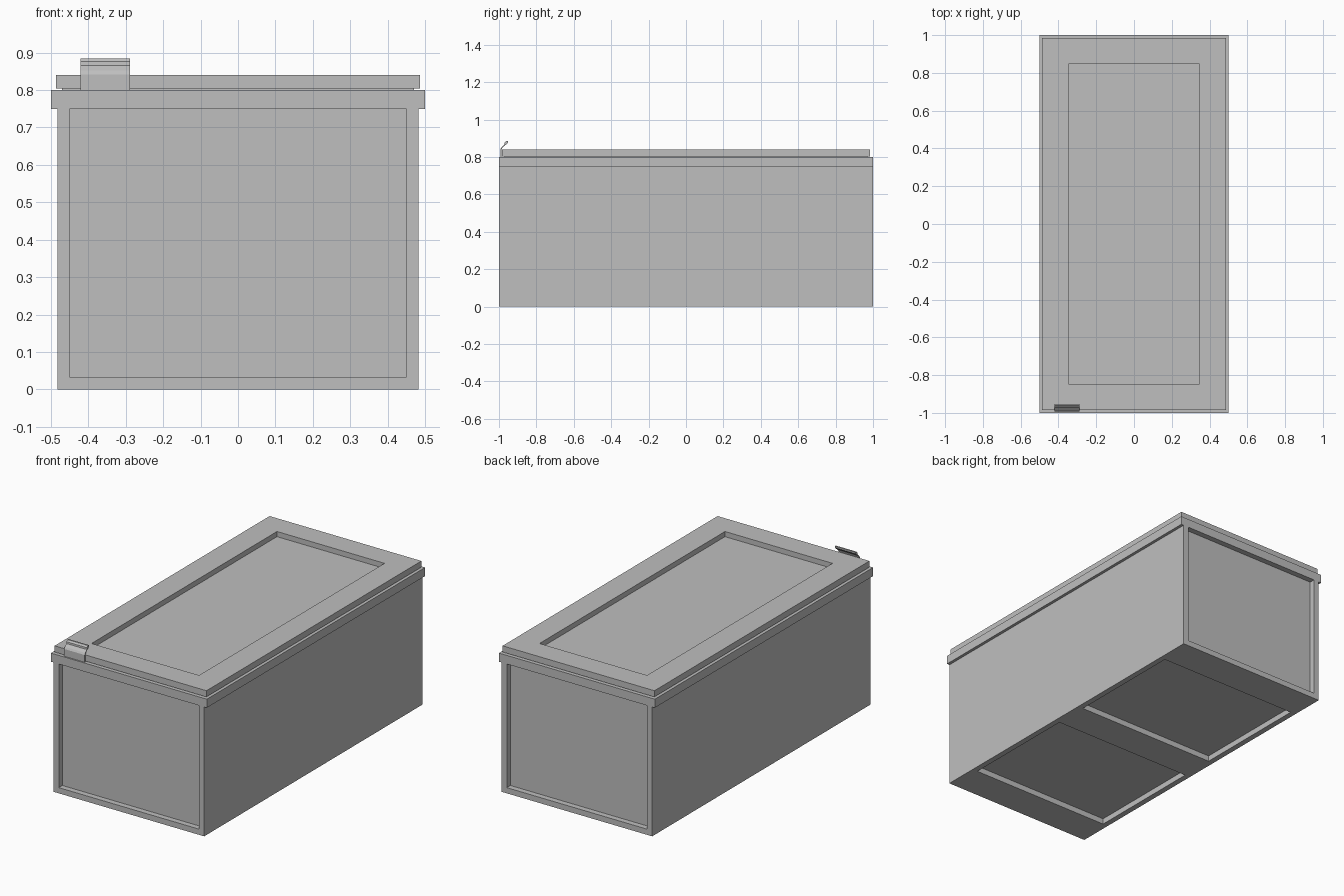
import bpy
import bmesh
from mathutils import Vector

cube = bpy.data.objects.get("Cube")
if cube:
    bpy.data.objects.remove(cube, do_unlink=True)

grey = bpy.data.materials.new("plain_grey")
grey.use_nodes = True
grey.diffuse_color = (0.52, 0.52, 0.52, 1)
grey.node_tree.nodes["Principled BSDF"].inputs["Base Color"].default_value = grey.diffuse_color


def finish(name, bm):
    bmesh.ops.recalc_face_normals(bm, faces=bm.faces)
    mesh = bpy.data.meshes.new(name)
    bm.to_mesh(mesh)
    bm.free()
    mesh.materials.append(grey)
    obj = bpy.data.objects.new(name, mesh)
    bpy.context.collection.objects.link(obj)
    return obj


def box(name, low, high):
    """Axis-aligned box between two corners."""
    low, high = Vector(low), Vector(high)
    bm = bmesh.new()
    bmesh.ops.create_cube(bm, size=1)
    for v in bm.verts:
        v.co = (low + high) / 2 + v.co * (high - low)
    return finish(name, bm)


def extrude(name, points, direction):
    """Solid made by sweeping a closed profile along a direction."""
    bm = bmesh.new()
    face = bm.faces.new([bm.verts.new(p) for p in points])
    swept = bmesh.ops.extrude_face_region(bm, geom=[face])["geom"]
    moved = [g for g in swept if isinstance(g, bmesh.types.BMVert)]
    bmesh.ops.translate(bm, verts=moved, vec=direction)
    return finish(name, bm)


def recess(obj, low, high):
    """Cut a box-shaped recess and discard the cutter."""
    cutter = box("recess_cutter", low, high)
    cutter.hide_render = True
    mod = obj.modifiers.new("recess", "BOOLEAN")
    mod.operation = "DIFFERENCE"
    mod.solver = "EXACT"
    mod.object = cutter
    bpy.context.view_layer.objects.active = obj
    bpy.ops.object.modifier_apply(modifier=mod.name)
    bpy.data.objects.remove(cutter, do_unlink=True)


WALL = 0.033

# Box body with a rim overhanging the long sides
half = [(0.483, 0), (0.483, 0.75), (0.5, 0.75), (0.5, 0.8)]
section = half + [(-x, z) for x, z in reversed(half)]
body = extrude("box_body", [(x, -1, z) for x, z in section], (0, 2, 0))

# Sunken panels on both ends and twice underneath
for side in (-1, 1):
    y0, y1 = sorted((side * (1 - WALL), side * 1.1))
    recess(body, (-0.45, y0, WALL), (0.45, y1, 0.75))
    y0, y1 = sorted((side * 0.1, side * 0.8))
    recess(body, (-0.45, y0, -0.1), (0.45, y1, WALL))

# Lid with a sunken top panel, resting on a thin seal
lid = box("lid", (-0.487, -0.985, 0.804), (0.487, 0.985, 0.84))
recess(lid, (-0.345, -0.85, 0.81), (0.345, 0.85, 0.9))
box("lid_seal", (-0.47, -0.97, 0.799), (0.47, 0.97, 0.805))

# Bent latch at the front edge, with a thicker grip bar
plate = [(-0.992, 0.8), (-0.992, 0.842), (-0.986, 0.852), (-0.968, 0.869),
         (-0.965, 0.866), (-0.982, 0.85), (-0.986, 0.84), (-0.986, 0.8)]
grip = [(-0.972, 0.866), (-0.971, 0.876), (-0.962, 0.885), (-0.953, 0.885),
        (-0.953, 0.876), (-0.963, 0.865)]
for name, profile in (("latch_plate", plate), ("latch_grip", grip)):
    extrude(name, [(-0.421, y, z) for y, z in profile], (0.132, 0, 0))
